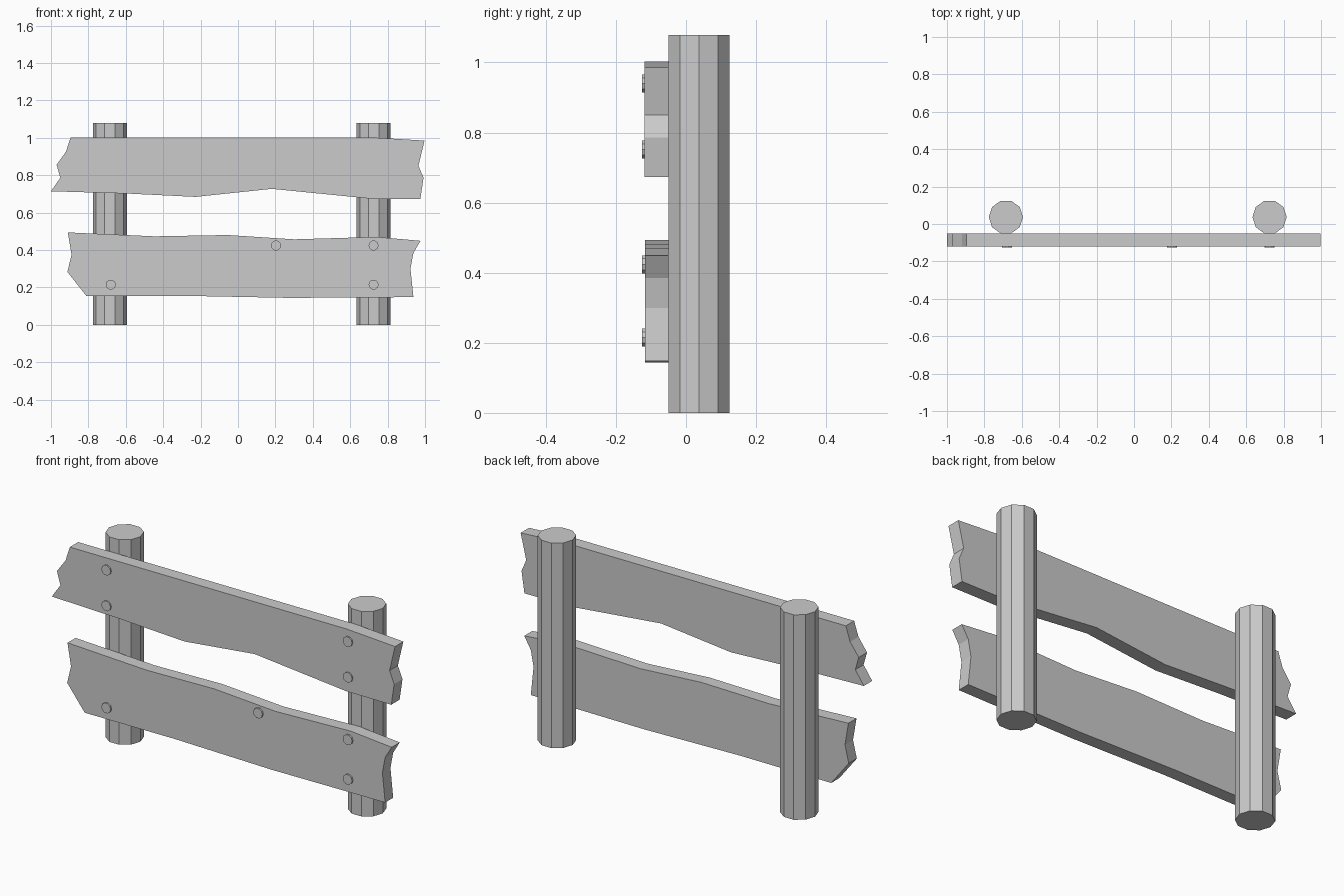
import bpy, bmesh
from math import pi
from mathutils import Matrix, Vector

if "Cube" in bpy.data.objects:
    bpy.data.objects.remove(bpy.data.objects["Cube"])

SIDES = 10
POST_X = (-0.685, 0.725)


def finish(name, bm):
    bmesh.ops.recalc_face_normals(bm, faces=bm.faces)
    mesh = bpy.data.meshes.new(name)
    bm.to_mesh(mesh)
    bm.free()
    obj = bpy.data.objects.new(name, mesh)
    bpy.context.collection.objects.link(obj)
    return obj


def cylinder(name, centre, radius, depth, axis):
    rot = Matrix.Rotation(pi / 2, 4, 'Z')
    if axis == 'Y':
        rot = Matrix.Rotation(pi / 2, 4, 'X') @ rot
    bm = bmesh.new()
    bmesh.ops.create_cone(bm, cap_ends=True, segments=SIDES, radius1=radius,
                          radius2=radius, depth=depth, matrix=rot)
    obj = finish(name, bm)
    obj.location = centre
    return obj


def board(name, outline, y_front, y_back):
    bm = bmesh.new()
    face = bm.faces.new([bm.verts.new((x, y_front, z)) for x, z in outline])
    ext = bmesh.ops.extrude_face_region(bm, geom=[face], use_keep_orig=True)
    verts = [v for v in ext['geom'] if isinstance(v, bmesh.types.BMVert)]
    bmesh.ops.translate(bm, verts=verts, vec=Vector((0, y_back - y_front, 0)))
    return finish(name, bm)


# Round posts
for side, x in zip(("left", "right"), POST_X):
    cylinder(f"{side}_post", (x, 0.037, 0.539), 0.0915, 1.078, 'Z')

# Ragged planks
board("upper_plank", [
    (-0.895, 1.002), (0.715, 1.002), (0.997, 0.985), (0.965, 0.85),
    (0.992, 0.786), (0.975, 0.673), (0.715, 0.674), (0.18, 0.727),
    (-0.227, 0.684), (-0.596, 0.702), (-1.0, 0.714), (-0.95, 0.786),
    (-0.97, 0.856), (-0.92, 0.925)], -0.119, -0.05)
board("lower_plank", [
    (-0.91, 0.494), (-0.447, 0.473), (-0.056, 0.48), (0.30, 0.457),
    (0.74, 0.47), (0.976, 0.449), (0.938, 0.385), (0.922, 0.30),
    (0.938, 0.148), (0.275, 0.144), (-0.286, 0.155), (-0.81, 0.153),
    (-0.912, 0.283), (-0.89, 0.375)], -0.117, -0.05)

# Nail heads, one of them off the post
nails = [(x, z) for x in (-0.68, 0.725) for z in (0.94, 0.752)]
nails += [(-0.68, 0.215), (0.725, 0.215), (0.725, 0.424), (0.203, 0.424)]
for i, (x, z) in enumerate(nails):
    cylinder(f"nail_{i + 1}", (x, -0.1195, z), 0.027, 0.013, 'Y')
